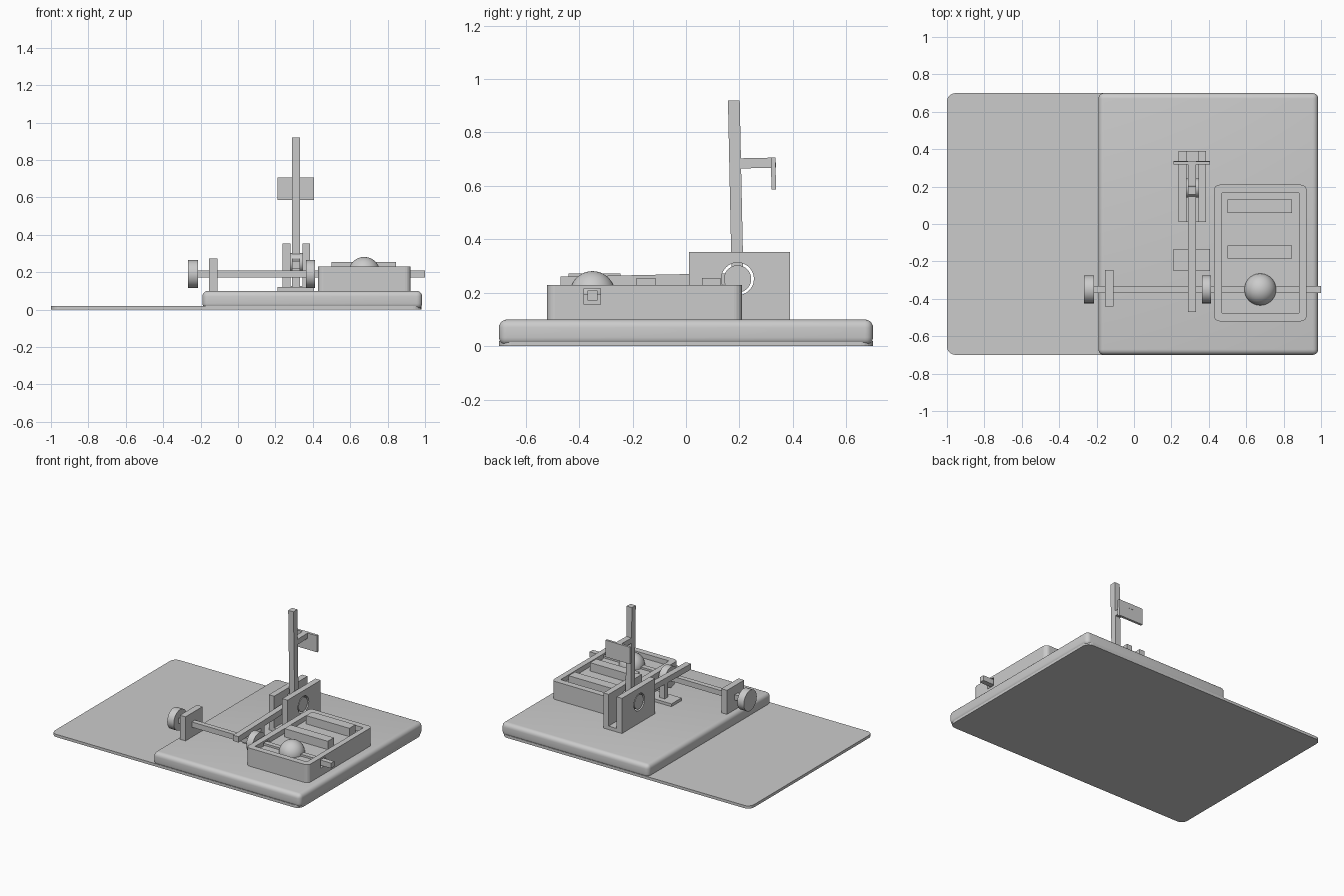
import bpy, bmesh
from math import radians, pi
from mathutils import Matrix, Vector

if "Cube" in bpy.data.objects:
    bpy.data.objects.remove(bpy.data.objects["Cube"])


def finish(name, bm):
    mesh = bpy.data.meshes.new(name)
    bm.to_mesh(mesh)
    bm.free()
    ob = bpy.data.objects.new(name, mesh)
    bpy.context.collection.objects.link(ob)
    return ob


def box(name, x, y, z, corner=0, edge=0):
    """Box from ranges; corner rounds upright edges, edge rounds all."""
    bm = bmesh.new()
    bmesh.ops.create_cube(bm, size=1)
    for v in bm.verts:
        v.co = Vector([r[0] if c < 0 else r[1] for c, r in zip(v.co, (x, y, z))])
    if corner or edge:
        es = [e for e in bm.edges if edge or
              abs(e.verts[0].co.z - e.verts[1].co.z) > 1e-5]
        bmesh.ops.bevel(bm, geom=es, offset=corner or edge, segments=5,
                        profile=0.5, affect='EDGES')
    return finish(name, bm)


def cyl(name, x, y, z, r):
    bm = bmesh.new()
    m = Matrix.Translation(((x[0] + x[1]) / 2, y, z)) @ Matrix.Rotation(pi / 2, 4, 'Y')
    bmesh.ops.create_cone(bm, cap_ends=True, segments=48, radius1=r, radius2=r,
                          depth=x[1] - x[0], matrix=m)
    return smooth(finish(name, bm))


def smooth(ob):
    bpy.ops.object.select_all(action='DESELECT')
    ob.select_set(True)
    bpy.context.view_layer.objects.active = ob
    bpy.ops.object.shade_smooth_by_angle(angle=radians(35))
    return ob


def cut(ob, cutter):
    m = ob.modifiers.new("cut", 'BOOLEAN')
    m.operation = 'DIFFERENCE'
    m.solver = 'EXACT'
    m.object = cutter
    cutter.hide_render = True
    cutter.hide_set(True)


# base board and thin mat
smooth(box("base_board", (-0.19, 0.985), (-0.7, 0.7), (0.003, 0.10), edge=0.03))
box("thin_mat", (-1, 0.98), (-0.7, 0.7), (0.0, 0.02), corner=0.045)

# tray with recess and square shaft hole
tray = box("tray", (0.427, 0.923), (-0.52, 0.21), (0.09, 0.23), corner=0.03)
cut(tray, box("tray_recess_cutter", (0.47, 0.883), (-0.477, 0.165), (0.11, 0.4)))
cut(tray, box("shaft_hole_cutter", (0.35, 1.0), (-0.382, -0.32), (0.156, 0.217)))
box("tray_floor", (0.465, 0.888), (-0.482, 0.17), (0.105, 0.195))
for i, y in enumerate((-0.185, 0.06)):
    box(f"tray_bar_{i}", (0.50, 0.845), (y, y + 0.07), (0.18, 0.255))

# ball
bm = bmesh.new()
bmesh.ops.create_uvsphere(bm, u_segments=40, v_segments=24, radius=0.085,
                          matrix=Matrix.Translation((0.675, -0.35, 0.196)))
smooth(finish("ball", bm))

# shaft, discs and shaft bracket
SY, SZ = -0.35, 0.19
box("shaft", (-0.23, 1.0), (SY - 0.018, SY + 0.018), (SZ - 0.019, SZ + 0.019))
for n, x in (("knob", (-0.267, -0.215)), ("cam_disc", (0.363, 0.413))):
    cyl(n, x, SY, SZ, 0.074)
box("shaft_bracket", (-0.155, -0.11), (-0.44, -0.245), (0.09, 0.273))

# fork that carries the pivot
PY, PZ = 0.193, 0.252
for n, x in (("left", (0.237, 0.28)), ("right", (0.344, 0.386))):
    cheek = box(f"fork_cheek_{n}", x, (0.012, 0.39), (0.09, 0.353))
    cut(cheek, cyl(f"fork_hole_cutter_{n}", (x[0] - 0.02, x[1] + 0.02), PY, PZ, 0.061))
box("fork_base", (0.27, 0.35), (0.012, 0.39), (0.09, 0.125))
cyl("pivot_axle", (0.24, 0.383), PY, PZ, 0.051)

# tilted crank: lever arm, upright post and flag
AX = (0.29, 0.332)
crank = [
    box("lever_arm", AX, (-0.47, PY + 0.02), (PZ - 0.02, PZ + 0.022)),
    box("upright_post", AX, (PY - 0.022, PY + 0.022), (PZ, 0.92)),
    box("flag_arm", AX, (PY + 0.02, 0.345), (0.665, 0.703)),
    box("flag_plate", (0.21, 0.407), (0.327, 0.344), (0.583, 0.703)),
]
tilt = (Matrix.Translation((0, PY, PZ)) @ Matrix.Rotation(radians(1.2), 4, 'X')
        @ Matrix.Translation((0, -PY, -PZ)))
for ob in crank:
    ob.data.transform(tilt)

# lever rest
box("rest_foot", (0.21, 0.407), (-0.25, -0.135), (0.09, 0.12))
box("rest_stem", AX, (-0.212, -0.172), (0.11, 0.228))
